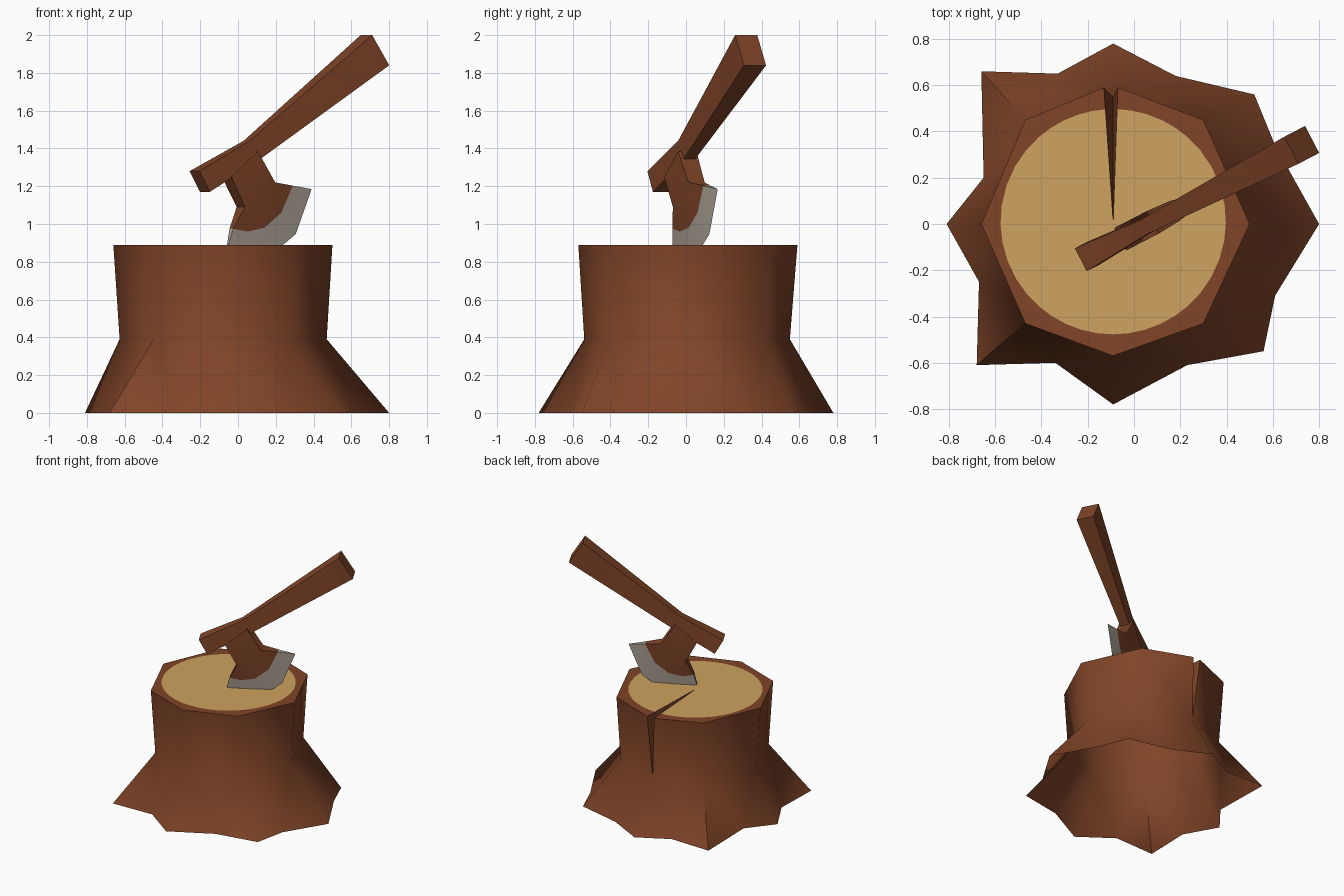
import bpy, bmesh, math
from mathutils import Vector

if "Cube" in bpy.data.objects:
    bpy.data.objects.remove(bpy.data.objects["Cube"])


def material(name, rgb):
    m = bpy.data.materials.new(name)
    m.diffuse_color = (*rgb, 1)
    m.use_nodes = True
    m.node_tree.nodes["Principled BSDF"].inputs["Base Color"].default_value = m.diffuse_color
    return m


BARK = material("brown_wood", (0.215, 0.058, 0.021))
CUT = material("pale_cut_wood", (0.62, 0.36, 0.115))
STEEL = material("grey_steel", (0.42, 0.37, 0.31))


def finish(bm, name, mats, angle, weld=True):
    if weld:
        bmesh.ops.remove_doubles(bm, verts=bm.verts, dist=0.0005)
        bmesh.ops.recalc_face_normals(bm, faces=bm.faces)
    me = bpy.data.meshes.new(name)
    bm.to_mesh(me)
    bm.free()
    for m in mats:
        me.materials.append(m)
    ob = bpy.data.objects.new(name, me)
    bpy.context.collection.objects.link(ob)
    bpy.ops.object.select_all(action='DESELECT')
    ob.select_set(True)
    bpy.context.view_layer.objects.active = ob
    bpy.ops.object.shade_smooth_by_angle(angle=math.radians(angle))
    return ob


def face(bm, pts, mat=0):
    f = bm.faces.new([bm.verts.new(p) for p in pts])
    f.material_index = mat


# ---- stump outlines, counter-clockwise from the crack at the back
TOP_Z, MID_Z = 0.89, 0.39
tip = Vector((-0.09, 0.01, TOP_Z))
rim = [(-.13, .59), (-.47, .45), (-.66, 0), (-.47, -.43), (-.09, -.57),
       (.30, -.43), (.50, 0), (.30, .45), (-.07, .59)]
top = [Vector((x, y, TOP_Z)) for x, y in rim]
mid = [Vector((-.088 + (x + .09) * .945, y * .945, MID_Z)) for x, y in rim]
mid[0] = mid[8] = Vector((-.09, .55, MID_Z))
roots = [(-.09, .78), (-.33, .65), (-.66, .66), (-.65, .20), (-.81, 0), (-.67, -.25),
         (-.68, -.61), (-.34, -.60), (-.09, -.78), (.23, -.61), (.56, -.55), (.61, -.31),
         (.80, 0), (.61, .34), (.52, .56), (.18, .64)]
base = [Vector((x, y, 0)) for x, y in roots]

# stump: wall and flared roots, open underneath
bm = bmesh.new()
for i in range(8):
    a, b, c = base[2 * i], base[2 * i + 1], base[(2 * i + 2) % 16]
    face(bm, (top[i], mid[i], mid[i + 1], top[i + 1]))
    face(bm, (mid[i], a, b))
    face(bm, (mid[i], b, mid[i + 1]))
    face(bm, (mid[i + 1], b, c))
# crack walls
face(bm, (tip, mid[0], top[0]))
face(bm, (tip, top[8], mid[8]))
bmesh.ops.remove_doubles(bm, verts=bm.verts, dist=0.0005)
finish(bm, "stump", [BARK], 75, weld=False)

# cut top: bark ring around a round pale disc, split by the crack
bm = bmesh.new()
outer = [top[i].lerp(top[i + 1], k / 5) for i in range(8) for k in range(5)] + [top[8]]
inner = [tip + (p - tip).normalized() * 0.487 for p in outer]
for i in range(len(outer) - 1):
    face(bm, (inner[i], outer[i], outer[i + 1], inner[i + 1]), 0)
    face(bm, (tip, inner[i], inner[i + 1]), 1)
bmesh.ops.remove_doubles(bm, verts=bm.verts, dist=0.0005)
finish(bm, "stump_top", [BARK, CUT], 30, weld=False)

# ---- axe: lies in a vertical plane turned about z
NORMAL = Vector((-0.462, 0.886, 0))


def axe_point(x, z, offset):
    return Vector((x, 0.52 * x - 0.035, z)) + NORMAL * offset


# handle: three rectangular sections (upper edge, lower edge, half thickness)
sections = [((-.23, 1.28), (-.175, 1.17), .056),
            ((.045, 1.44), (.09, 1.335), .034),
            ((.68, 2.0), (.77, 1.84), .066)]
bm = bmesh.new()
rings = [[axe_point(*u, -t), axe_point(*u, t), axe_point(*l, t), axe_point(*l, -t)]
         for u, l, t in sections]
for r, s in zip(rings, rings[1:]):
    for k in range(4):
        j = (k + 1) % 4
        face(bm, (r[k], r[j], s[j], s[k]))
face(bm, rings[0])
face(bm, rings[-1])
finish(bm, "axe_handle", [BARK], 60)


# axe head: rows from handle socket to cutting edge, mirrored on both sides
def row(a, b, n=5):
    return [tuple(a[k] + (b[k] - a[k]) * i / (n - 1) for k in (0, 1)) for i in range(n)]


rows = [(row((-.06, 1.25), (.08, 1.385)), .055),
        (row((.015, 1.09), (.175, 1.22)), .048),
        ([(-.035, .975), (.04, .96), (.13, .98), (.22, 1.06), (.28, 1.203)], .021),
        ([(-.07, .82), (.06, .80), (.22, .875), (.305, .945), (.39, 1.185)], 0)]
bm = bmesh.new()
for r, ((pa, ta), (pb, tb)) in enumerate(zip(rows, rows[1:])):
    mat = 1 if r == 2 else 0
    for side in (-1, 1):
        for i in range(4):
            face(bm, (axe_point(*pa[i], side * ta), axe_point(*pb[i], side * tb),
                      axe_point(*pb[i + 1], side * tb), axe_point(*pa[i + 1], side * ta)), mat)
    # end walls joining both sides
    for e in (0, 4):
        quad = [axe_point(*pa[e], -ta), axe_point(*pb[e], -tb)]
        if tb:
            quad.append(axe_point(*pb[e], tb))
        face(bm, quad + [axe_point(*pa[e], ta)], mat)
finish(bm, "axe_head", [BARK, STEEL], 50)
